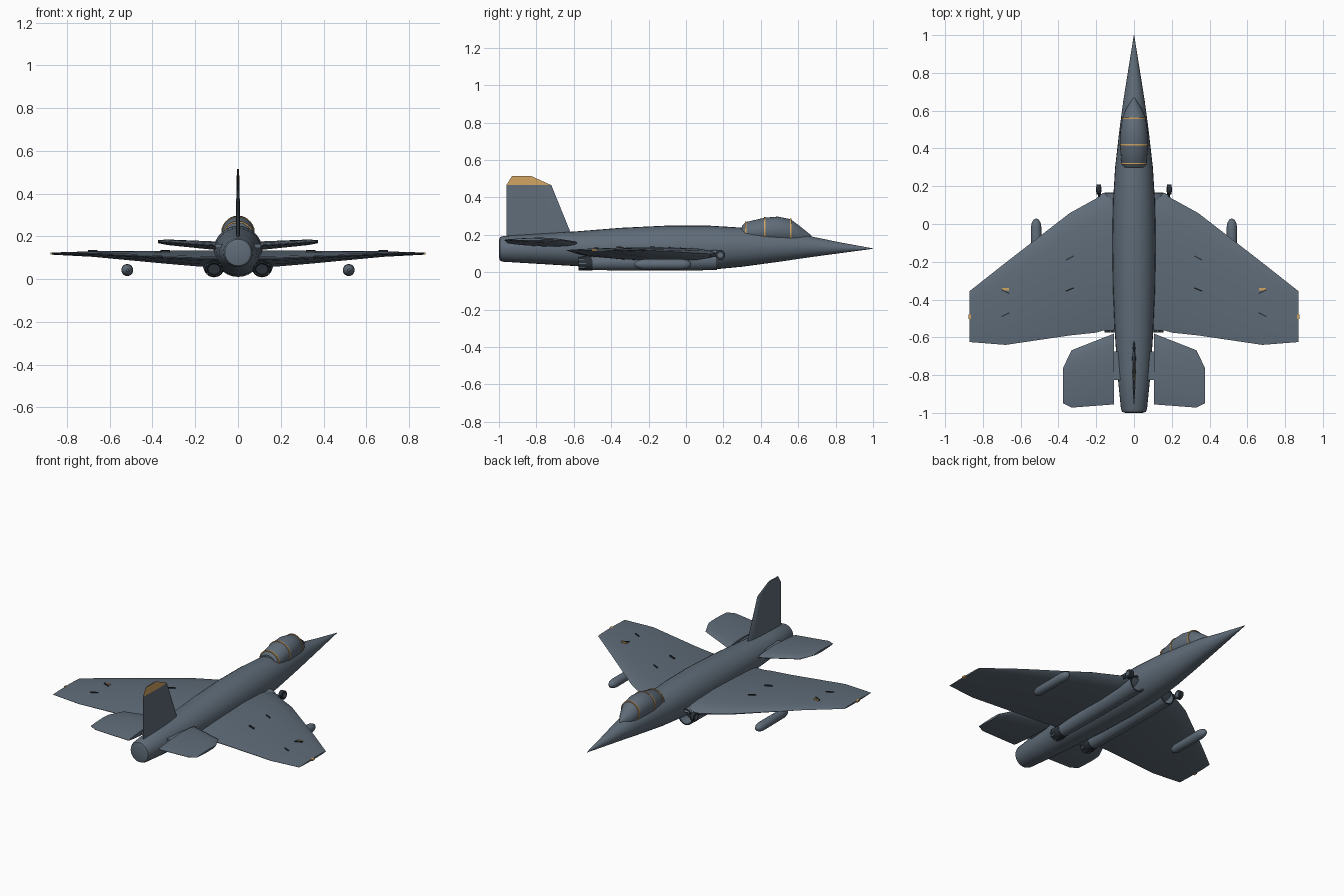
import bpy, bmesh, math
from mathutils import Vector

old = bpy.data.objects.get("Cube")
if old:
    bpy.data.objects.remove(old, do_unlink=True)


def material(name, rgb):
    m = bpy.data.materials.new(name)
    m.use_nodes = True
    m.diffuse_color = (*rgb, 1)
    m.node_tree.nodes["Principled BSDF"].inputs["Base Color"].default_value = (*rgb, 1)
    return m


SLATE = material("slate grey", (0.115, 0.15, 0.19))
TAN = material("tan", (0.62, 0.36, 0.12))
DARK = material("dark metal", (0.022, 0.03, 0.038))


def loft(name, rings, mats, angle=35, rule=None):
    """Skin a list of equal-length closed rings and cap both ends."""
    bm = bmesh.new()
    rows = [[bm.verts.new(p) for p in ring] for ring in rings]
    n = len(rows[0])
    for a, b in zip(rows, rows[1:]):
        for i in range(n):
            j = (i + 1) % n
            bm.faces.new((a[i], a[j], b[j], b[i]))
    bm.faces.new(rows[0])
    bm.faces.new(rows[-1])
    bmesh.ops.recalc_face_normals(bm, faces=bm.faces)
    mesh = bpy.data.meshes.new(name)
    for m in mats:
        mesh.materials.append(m)
    if rule:
        for f in bm.faces:
            f.material_index = rule(f)
    bm.to_mesh(mesh)
    bm.free()
    ob = bpy.data.objects.new(name, mesh)
    bpy.context.collection.objects.link(ob)
    bpy.ops.object.select_all(action="DESELECT")
    ob.select_set(True)
    bpy.context.view_layer.objects.active = ob
    bpy.ops.object.shade_smooth_by_angle(angle=math.radians(angle))
    return ob


def ellipse(y, x, z, rx, rz, n=28):
    return [Vector((x + rx * math.cos(t), y, z + rz * math.sin(t)))
            for t in (2 * math.pi * i / n for i in range(n))]


def body(name, stations, mats, x=0, n=28, rule=None):
    """Round body along y; stations are (y, half width, bottom, top)."""
    return loft(name, [ellipse(y, x, (lo + hi) / 2, w, (hi - lo) / 2, n)
                       for y, w, lo, hi in stations], mats, rule=rule)


FOIL = [(0, 0), (0.04, 0.45), (0.15, 0.8), (0.38, 1), (0.7, 0.7), (0.93, 0.3), (1, 0.06)]


def foil(lead, trail, half):
    """Symmetric section as (chord position, thickness offset) pairs."""
    up = [(lead + (trail - lead) * c, half * t) for c, t in FOIL]
    return up + [(c, -t) for c, t in reversed(up[1:])]


def surface(name, sections, side):
    """Horizontal surface; sections are (x, lead, trail, z, half thickness)."""
    return loft(name, [[Vector((side * x, c, z + t)) for c, t in foil(a, b, h)]
                       for x, a, b, z, h in sections], [SLATE], 30)


def box(name, centre, size, mat, turn=0):
    bpy.ops.mesh.primitive_cube_add(size=1, location=centre, rotation=(0, 0, turn))
    ob = bpy.context.object
    ob.name = name
    ob.scale = size
    ob.data.materials.append(mat)


# Fuselage with a needle nose and a slightly domed tail end
body("fuselage", [
    (-1.0, 0.045, 0.08, 0.17), (-0.995, 0.062, 0.062, 0.186), (-0.98, 0.069, 0.056, 0.193),
    (-0.8, 0.087, 0.045, 0.205), (-0.6, 0.1, 0.033, 0.217), (-0.35, 0.111, 0.018, 0.237),
    (-0.1, 0.115, 0.01, 0.249), (0.12, 0.111, 0.012, 0.249), (0.3, 0.1, 0.029, 0.238),
    (0.5, 0.077, 0.056, 0.217), (0.65, 0.057, 0.078, 0.195), (0.82, 0.03, 0.101, 0.16),
    (1.0, 0.001, 0.125, 0.127)], [SLATE])

# Canopy and its frame hoops
GLASS = [(0.3, 0.056, 0.15, 0.25), (0.32, 0.066, 0.15, 0.268), (0.42, 0.075, 0.15, 0.291),
         (0.49, 0.073, 0.15, 0.297), (0.56, 0.062, 0.15, 0.283), (0.61, 0.042, 0.15, 0.245),
         (0.67, 0.004, 0.15, 0.197)]
body("canopy", GLASS, [SLATE])
for i in (1, 2, 4):
    y, w, lo, hi = GLASS[i]
    body("canopy_hoop", [(y + d, w + 0.003, lo, hi + 0.003) for d in (-0.004, 0.004)], [TAN])

# Tail fin, tip painted on one side
loft("tail_fin", [[Vector((t, c, z)) for c, t in foil(a, b, h)] for z, a, b, h in (
    (0.17, -0.6, -0.96, 0.011), (0.465, -0.72, -0.96, 0.007), (0.515, -0.83, -0.93, 0.004))],
    [SLATE, TAN], 30,
    lambda f: int(f.calc_center_median().z > 0.47 and f.normal.x > 0.3))

for s, label in ((1, "left"), (-1, "right")):
    # Wing and tailplane
    surface(label + "_wing", [
        (0.06, 0.17, -0.56, 0.095, 0.04), (0.165, 0.165, -0.565, 0.096, 0.038),
        (0.2, 0.135, -0.575, 0.097, 0.037), (0.34, 0.058, -0.59, 0.102, 0.03),
        (0.68, -0.205, -0.64, 0.117, 0.013), (0.87, -0.355, -0.625, 0.119, 0.005)], s)
    surface(label + "_tailplane", [
        (0.105, -0.58, -0.955, 0.156, 0.02), (0.33, -0.668, -0.972, 0.172, 0.013),
        (0.375, -0.76, -0.95, 0.175, 0.007)], s)
    box(label + "_tailplane_root", (s * 0.085, -0.75, 0.155), (0.06, 0.15, 0.02), SLATE)

    # Engine pod under the wing root, with dark intake face and ribbed nozzle
    body(label + "_engine_pod", [
        (-0.52, 0.036, 0.012, 0.084), (-0.3, 0.046, 0.008, 0.1), (0.0, 0.05, 0.008, 0.112),
        (0.165, 0.052, 0.012, 0.118), (0.165, 0.044, 0.02, 0.11), (0.1, 0.04, 0.024, 0.106)],
        [SLATE, DARK], s * 0.112, 24,
        lambda f: int(f.calc_center_median().y > 0.09 and f.normal.y > 0.5))
    body(label + "_nozzle", [
        (-0.5, 0.038, 0.008, 0.084), (-0.54, 0.043, 0.008, 0.088), (-0.575, 0.038, 0.012, 0.08),
        (-0.575, 0.032, 0.018, 0.074), (-0.54, 0.028, 0.022, 0.07)], [DARK], s * 0.112, 20)
    for k in range(10):
        t = k * math.tau / 10
        box(label + "_nozzle_rib", (s * 0.112 + 0.04 * math.cos(t), -0.555,
            0.047 + 0.037 * math.sin(t)), (0.006, 0.04, 0.006), SLATE)

    # Small wheel pod ahead of the wing root
    bpy.ops.mesh.primitive_cylinder_add(vertices=20, radius=0.027, depth=0.024,
        location=(s * 0.187, 0.183, 0.092), rotation=(0, math.pi / 2, 0))
    bpy.context.object.name = label + "_pod_wheel"
    bpy.context.object.data.materials.append(DARK)
    bpy.ops.object.shade_smooth_by_angle()
    bpy.ops.mesh.primitive_cylinder_add(vertices=16, radius=0.014, depth=0.028,
        location=(s * 0.187, 0.183, 0.092), rotation=(0, math.pi / 2, 0))
    bpy.context.object.name = label + "_pod_hub"
    bpy.context.object.data.materials.append(SLATE)
    body(label + "_pod_strut", [(0.08, 0.005, 0.085, 0.1), (0.17, 0.007, 0.083, 0.101)],
         [DARK], s * 0.185, 12)

    # Slung fuel tank
    body(label + "_fuel_tank", [
        (-0.275, 0.006, 0.036, 0.048), (-0.265, 0.018, 0.024, 0.06), (-0.235, 0.027, 0.015, 0.069),
        (-0.02, 0.028, 0.014, 0.07), (0.005, 0.024, 0.018, 0.066), (0.022, 0.015, 0.027, 0.057),
        (0.028, 0.004, 0.038, 0.046)], [SLATE], s * 0.518, 20)

    # Wing vanes and the tip light
    for x, y, z, slope in ((0.34, -0.18, 0.131, -0.5), (0.34, -0.347, 0.128, -0.4),
                           (0.68, -0.358, 0.13, 0.45), (0.68, -0.48, 0.126, -0.45)):
        box(label + "_wing_vane", (s * x, y, z), (0.046, 0.006, 0.012), DARK, s * slope)
    box(label + "_wing_marker", (s * 0.68, -0.346, 0.13), (0.035, 0.012, 0.008), TAN)
    box(label + "_tip_light", (s * 0.87, -0.49, 0.119), (0.014, 0.024, 0.01), TAN)
